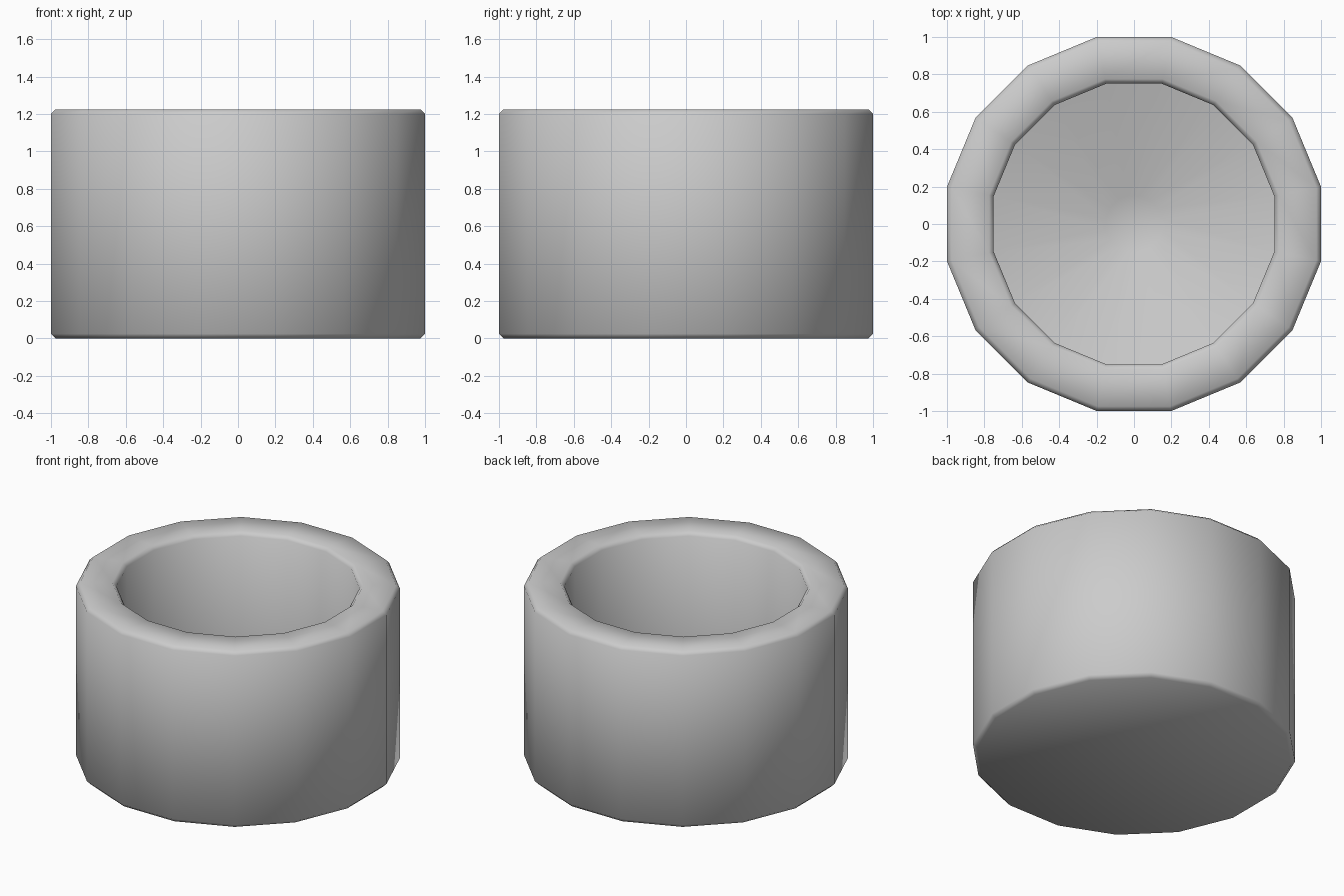
import bpy, bmesh, math

if "Cube" in bpy.data.objects:
    bpy.data.objects.remove(bpy.data.objects["Cube"])

SIDES = 16
STEP = 2 * math.pi / SIDES


def lathe(name, profile):
    """Revolve (apothem, z) points into a faceted closed body."""
    bm = bmesh.new()
    rings = []
    for apothem, z in profile:
        r = apothem / math.cos(STEP / 2)
        rings.append([bm.verts.new((r * math.cos((i + 0.5) * STEP),
                                    r * math.sin((i + 0.5) * STEP), z))
                      for i in range(SIDES)])
    for a, b in zip(rings, rings[1:]):
        for i in range(SIDES):
            j = (i + 1) % SIDES
            bm.faces.new((a[i], a[j], b[j], b[i]))
    # flat underside
    bm.faces.new(list(reversed(rings[0])))
    # centre of the dished floor
    tip = bm.verts.new((0, 0, profile[-1][1] - 0.03))
    for i in range(SIDES):
        bm.faces.new((rings[-1][i], rings[-1][(i + 1) % SIDES], tip))
    bmesh.ops.recalc_face_normals(bm, faces=bm.faces)
    mesh = bpy.data.meshes.new(name)
    bm.to_mesh(mesh)
    bm.free()
    obj = bpy.data.objects.new(name, mesh)
    bpy.context.collection.objects.link(obj)
    return obj


# Cup: chamfered base, outer wall, chamfered rim, inner wall, dished floor
cup = lathe("cup", [
    (0.975, 0.0), (1.0, 0.025),
    (1.0, 1.20), (0.975, 1.225),
    (0.775, 1.225), (0.75, 1.20),
    (0.75, 0.30), (0.15, 0.13),
])

bpy.context.view_layer.objects.active = cup
cup.select_set(True)
bpy.ops.object.shade_smooth_by_angle(angle=math.radians(60))
